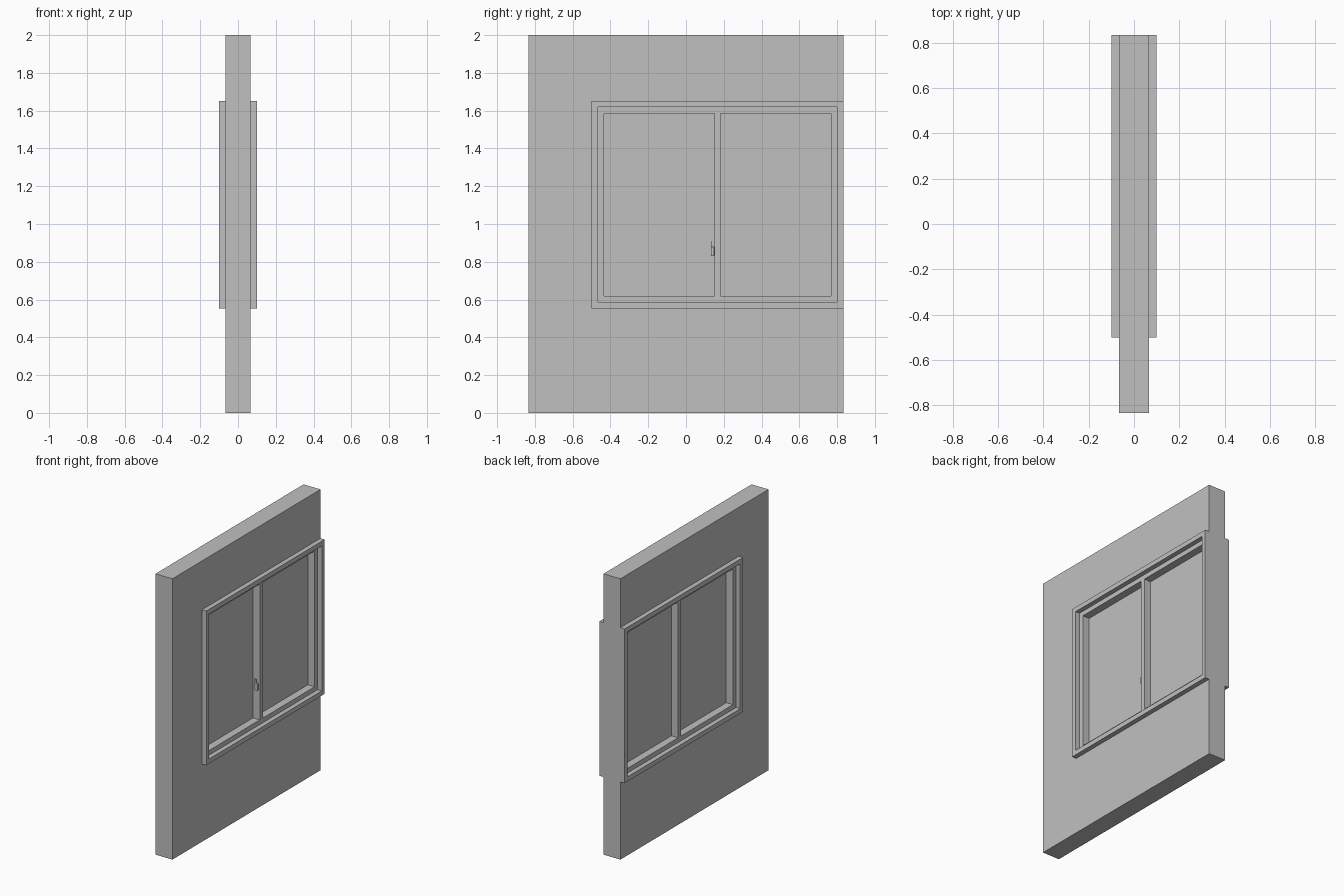
import bpy
import bmesh

if "Cube" in bpy.data.objects:
    bpy.data.objects.remove(bpy.data.objects["Cube"])

grey = bpy.data.materials.new("plain grey")
grey.diffuse_color = (0.527, 0.527, 0.527, 1)
grey.use_nodes = True
grey.node_tree.nodes["Principled BSDF"].inputs["Base Color"].default_value = grey.diffuse_color


def panel(name, half_depth, ys, zs, openings):
    """Slab facing x, laid out on a y/z grid, with the listed cells left open."""
    bm = bmesh.new()
    verts = {}

    def vert(i, j):
        if (i, j) not in verts:
            verts[i, j] = bm.verts.new((-half_depth, ys[i], zs[j]))
        return verts[i, j]

    for i in range(len(ys) - 1):
        for j in range(len(zs) - 1):
            if (i, j) not in openings:
                bm.faces.new([vert(i, j), vert(i + 1, j), vert(i + 1, j + 1), vert(i, j + 1)])
    ext = bmesh.ops.extrude_face_region(bm, geom=bm.faces[:], use_keep_orig=True)
    moved = [g for g in ext["geom"] if isinstance(g, bmesh.types.BMVert)]
    bmesh.ops.translate(bm, verts=moved, vec=(2 * half_depth, 0, 0))
    bmesh.ops.recalc_face_normals(bm, faces=bm.faces[:])
    return finish(name, bm)


def box(name, lo, hi):
    bm = bmesh.new()
    bmesh.ops.create_cube(bm, size=1)
    for v in bm.verts:
        v.co = [lo[k] if v.co[k] < 0 else hi[k] for k in range(3)]
    return finish(name, bm)


def finish(name, bm):
    mesh = bpy.data.meshes.new(name)
    bm.to_mesh(mesh)
    bm.free()
    mesh.materials.append(grey)
    obj = bpy.data.objects.new(name, mesh)
    bpy.context.collection.objects.link(obj)
    return obj


END = 0.8333          # wall end, flush with the frame
Y0, Z0, Z1 = -0.5, 0.553, 1.652   # outer window limits
T = 0.0333            # width of frame and sash bars

# Wall, open at the end where the window sits
panel("wall", 0.0667, [-END, Y0, END], [0, Z0, Z1, 2], {(1, 1)})

# Outer frame standing proud of both wall faces
panel("window_frame", 0.1, [Y0, Y0 + T, END - T, END],
      [Z0, Z0 + T, Z1 - T, Z1], {(1, 1)})

# Sash with a central upright and two openings
panel("sash", 0.0667,
      [Y0 + T, Y0 + 2 * T, 0.15, 0.1833, END - 2 * T, END - T],
      [Z0 + T, Z0 + 2 * T, Z1 - 2 * T, Z1 - T], {(1, 1), (3, 1)})

# Panes set in the middle of the sash
for name, a, b in (("left_pane", Y0 + 2 * T, 0.15), ("right_pane", 0.1833, END - 2 * T)):
    box(name, (-0.0133, a, Z0 + 2 * T), (0.0133, b, Z1 - 2 * T))

# Handle on the side of the upright: a rounded base and a thin lever
base = box("handle_base", (0.036, 0.132, 0.83), (0.06, 0.15, 0.88))
bevel = base.modifiers.new("rounding", "BEVEL")
bevel.width = 0.004
bevel.segments = 2
box("handle_lever", (0.036, 0.132, 0.875), (0.05, 0.136, 0.91))
